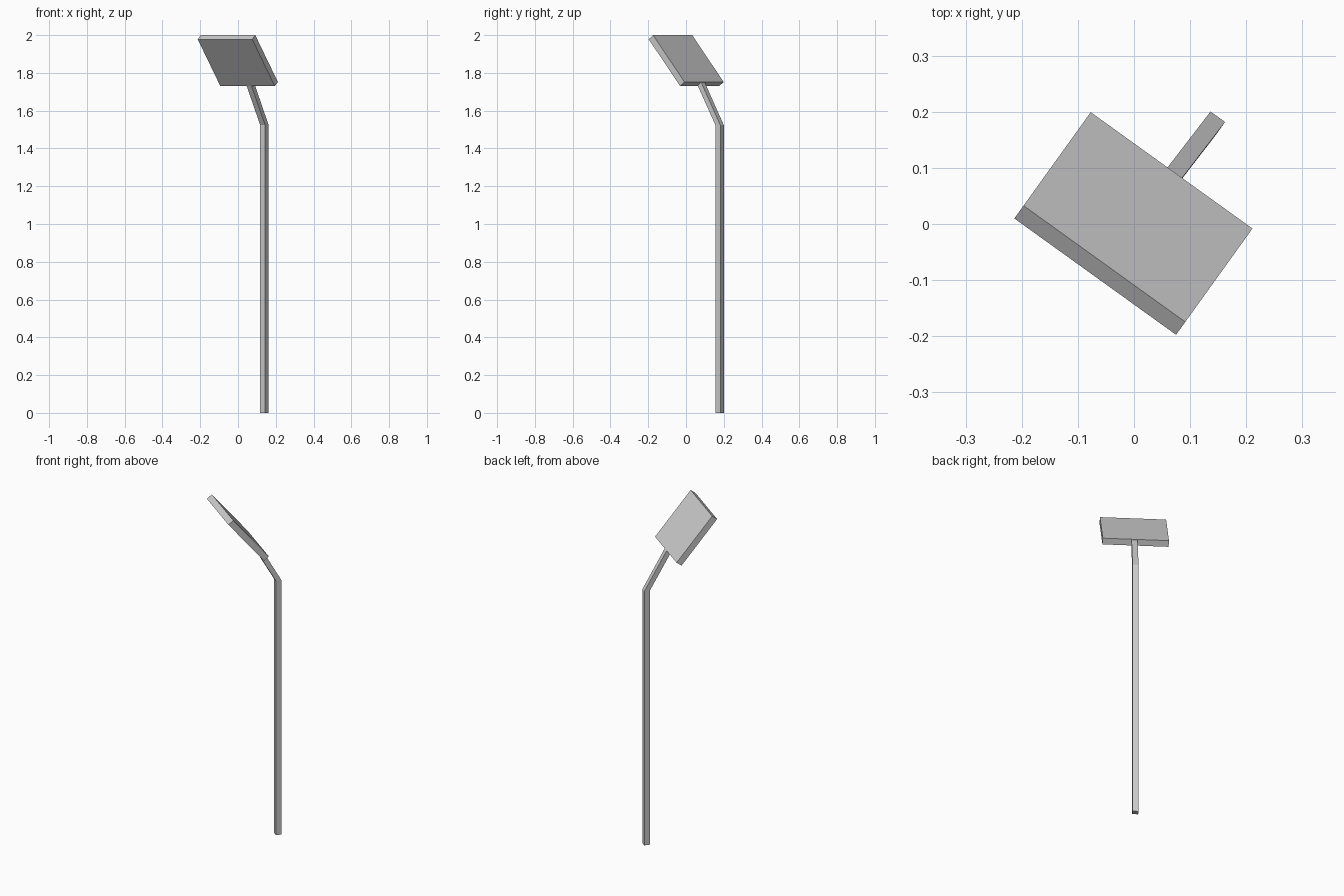
import bpy, bmesh
from mathutils import Vector

if "Cube" in bpy.data.objects:
    bpy.data.objects.remove(bpy.data.objects["Cube"])

# Local axes: u runs across the panel, v runs toward its back edge
U = Vector((0.812, -0.584, 0.0))
V = Vector((0.584, 0.812, 0.0))

grey = bpy.data.materials.new("light grey")
grey.diffuse_color = (0.6, 0.6, 0.6, 1.0)
grey.use_nodes = True
grey.node_tree.nodes["Principled BSDF"].inputs["Base Color"].default_value = grey.diffuse_color


def pt(u, v, z):
    return U * u + V * v + Vector((0, 0, z))


def ring(u, half, back, front):
    """Four corners from a back (v, z) and a front (v, z) line."""
    return [pt(u - half, *front), pt(u + half, *front),
            pt(u + half, *back), pt(u - half, *back)]


def loft(name, rings):
    """Closed four-sided tube through the rings."""
    bm = bmesh.new()
    vs = [[bm.verts.new(p) for p in r] for r in rings]
    for a, b in zip(vs, vs[1:]):
        for i in range(4):
            j = (i + 1) % 4
            bm.faces.new((a[i], a[j], b[j], b[i]))
    bm.faces.new(vs[0][::-1])
    bm.faces.new(vs[-1])
    bmesh.ops.recalc_face_normals(bm, faces=bm.faces)
    me = bpy.data.meshes.new(name)
    bm.to_mesh(me)
    bm.free()
    me.materials.append(grey)
    ob = bpy.data.objects.new(name, me)
    bpy.context.collection.objects.link(ob)
    return ob


# Square pole bending into a leaning arm that ends in the panel's lower edge
loft("bent_pole", [
    ring(0.0097, 0.016, (0.2423, 0.0), (0.2103, 0.0)),
    ring(0.0097, 0.016, (0.2423, 1.523), (0.2103, 1.523)),
    ring(0.0055, 0.016, (0.1130, 1.753), (0.0905, 1.735)),
])

# Tilted flat panel, from lower back edge to upper front edge
loft("panel", [
    ring(-0.0014, 0.1775, (0.1167, 1.752), (0.0885, 1.730)),
    ring(-0.0014, 0.1775, (-0.0883, 2.0), (-0.1165, 1.978)),
])
